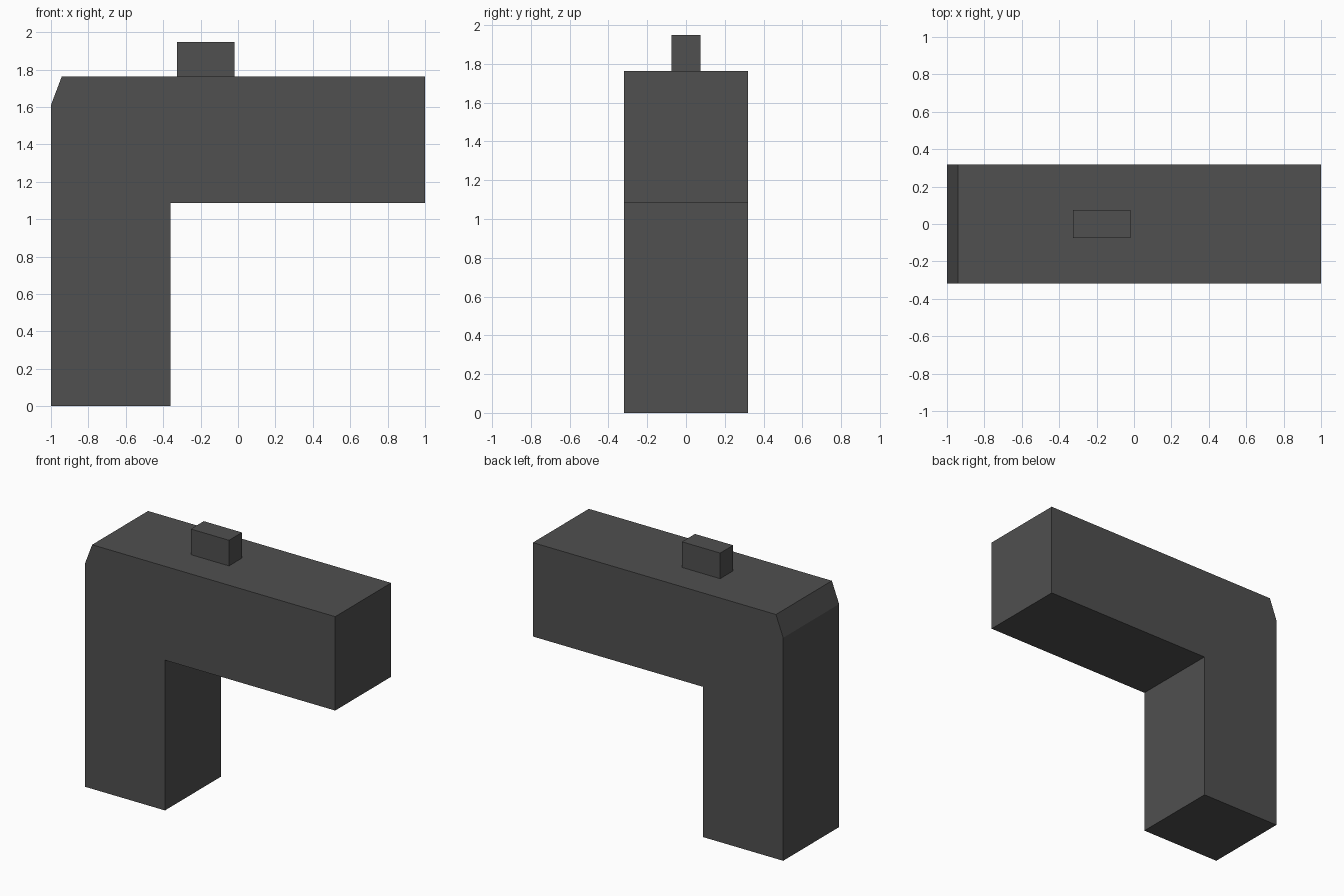
import bpy
import bmesh

if "Cube" in bpy.data.objects:
    bpy.data.objects.remove(bpy.data.objects["Cube"])

dark_grey = bpy.data.materials.new("dark_grey")
dark_grey.diffuse_color = (0.08, 0.08, 0.08, 1)
dark_grey.use_nodes = True
dark_grey.node_tree.nodes["Principled BSDF"].inputs["Base Color"].default_value = dark_grey.diffuse_color


def extrude_profile(name, profile, half_width):
    """Extrude an x-z profile symmetrically along y."""
    bm = bmesh.new()
    face = bm.faces.new([bm.verts.new((x, -half_width, z)) for x, z in profile])
    result = bmesh.ops.extrude_face_region(bm, geom=[face])
    verts = [v for v in result["geom"] if isinstance(v, bmesh.types.BMVert)]
    bmesh.ops.translate(bm, verts=verts, vec=(0, 2 * half_width, 0))
    bmesh.ops.recalc_face_normals(bm, faces=bm.faces)
    mesh = bpy.data.meshes.new(name)
    bm.to_mesh(mesh)
    bm.free()
    mesh.materials.append(dark_grey)
    obj = bpy.data.objects.new(name, mesh)
    bpy.context.collection.objects.link(obj)
    return obj


# L-shaped body: upright leg and horizontal arm with a bevelled rear corner
extrude_profile("body", [(-1, 0), (-0.36, 0), (-0.36, 1.085), (1, 1.085),
                         (1, 1.763), (-0.942, 1.763), (-1, 1.61)], 0.319)

# Small block standing on top of the arm
extrude_profile("top_block", [(-0.325, 1.763), (-0.02, 1.763),
                              (-0.02, 1.948), (-0.325, 1.948)], 0.074)
